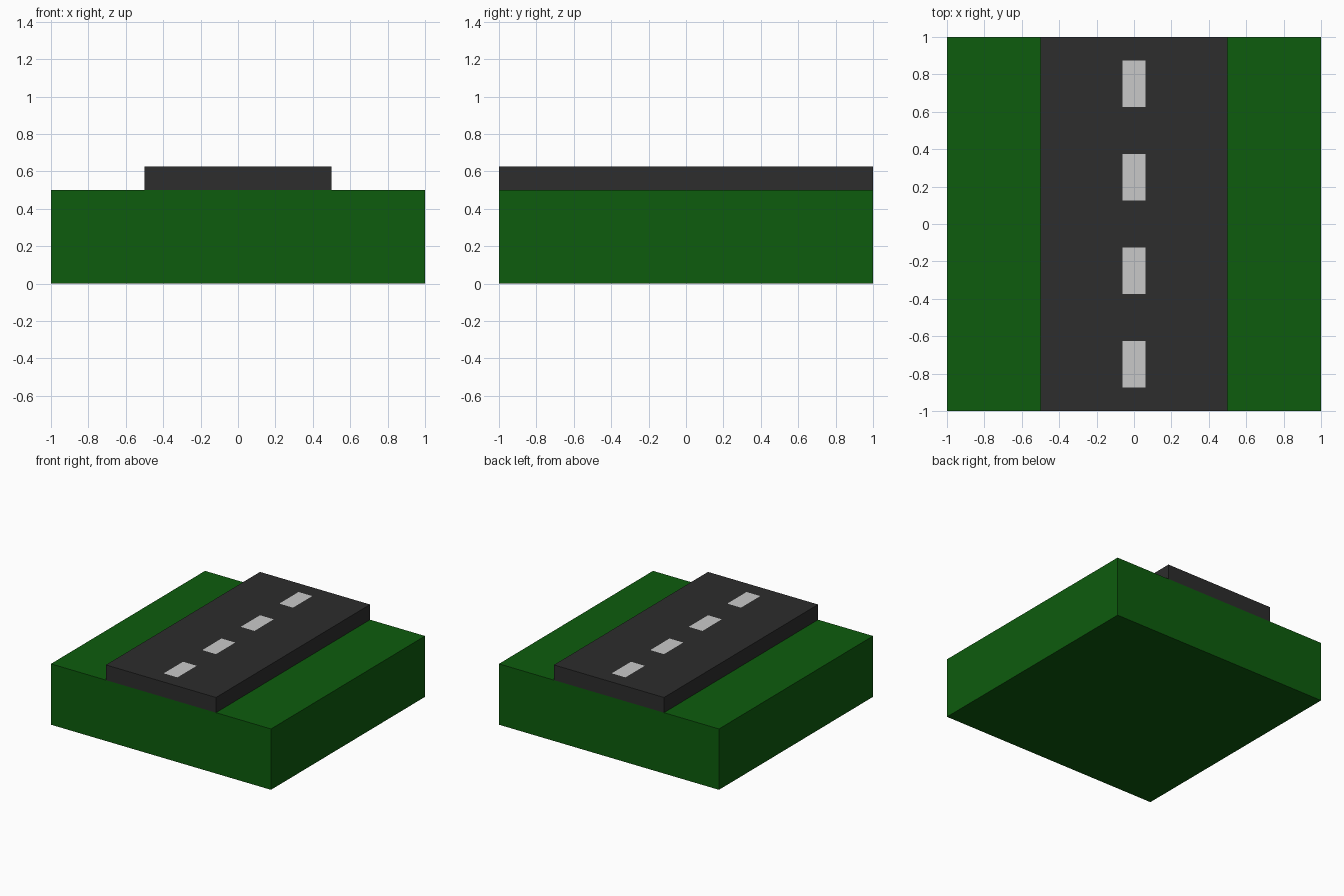
import bpy, bmesh
from mathutils import Matrix

if "Cube" in bpy.data.objects:
    bpy.data.objects.remove(bpy.data.objects["Cube"])


def material(name, rgb):
    m = bpy.data.materials.new(name)
    m.diffuse_color = (*rgb, 1)
    m.use_nodes = True
    m.node_tree.nodes["Principled BSDF"].inputs["Base Color"].default_value = m.diffuse_color
    return m


def box(name, size, center, mats):
    bm = bmesh.new()
    bmesh.ops.create_cube(bm, size=1, matrix=Matrix.Translation(center) @ Matrix.Diagonal((*size, 1)))
    mesh = bpy.data.meshes.new(name)
    bm.to_mesh(mesh)
    bm.free()
    for m in mats:
        mesh.materials.append(m)
    obj = bpy.data.objects.new(name, mesh)
    bpy.context.collection.objects.link(obj)
    return obj


green = material("grass green", (0.004, 0.107, 0.004))
asphalt = material("asphalt grey", (0.026, 0.026, 0.026))
white = material("line white", (0.584, 0.584, 0.584))

# Grass base and raised road slab
box("grass_base", (2, 2, 0.5), (0, 0, 0.25), [green])
road = box("road", (1, 2, 0.125), (0, 0, 0.5625), [asphalt, white])

# Lane dashes cut into the road's top face
HALF_W, HALF_L = 0.0625, 0.125
DASH_Y = [-0.75 + 0.5 * i for i in range(4)]
bm = bmesh.new()
bm.from_mesh(road.data)


def cut(point, normal):
    top = [f for f in bm.faces if f.normal.z > 0.9]
    edges = {e for f in top for e in f.edges}
    bmesh.ops.bisect_plane(bm, geom=top + list(edges), plane_co=point, plane_no=normal)
    bm.normal_update()


for s in (-1, 1):
    cut((s * HALF_W, 0, 0), (1, 0, 0))
    for y in DASH_Y:
        cut((0, y + s * HALF_L, 0), (0, 1, 0))

for f in bm.faces:
    c = f.calc_center_median()
    on_dash = abs(c.x) < HALF_W and any(abs(c.y - y) < HALF_L for y in DASH_Y)
    f.material_index = int(f.normal.z > 0.9 and on_dash)
bm.to_mesh(road.data)
bm.free()
